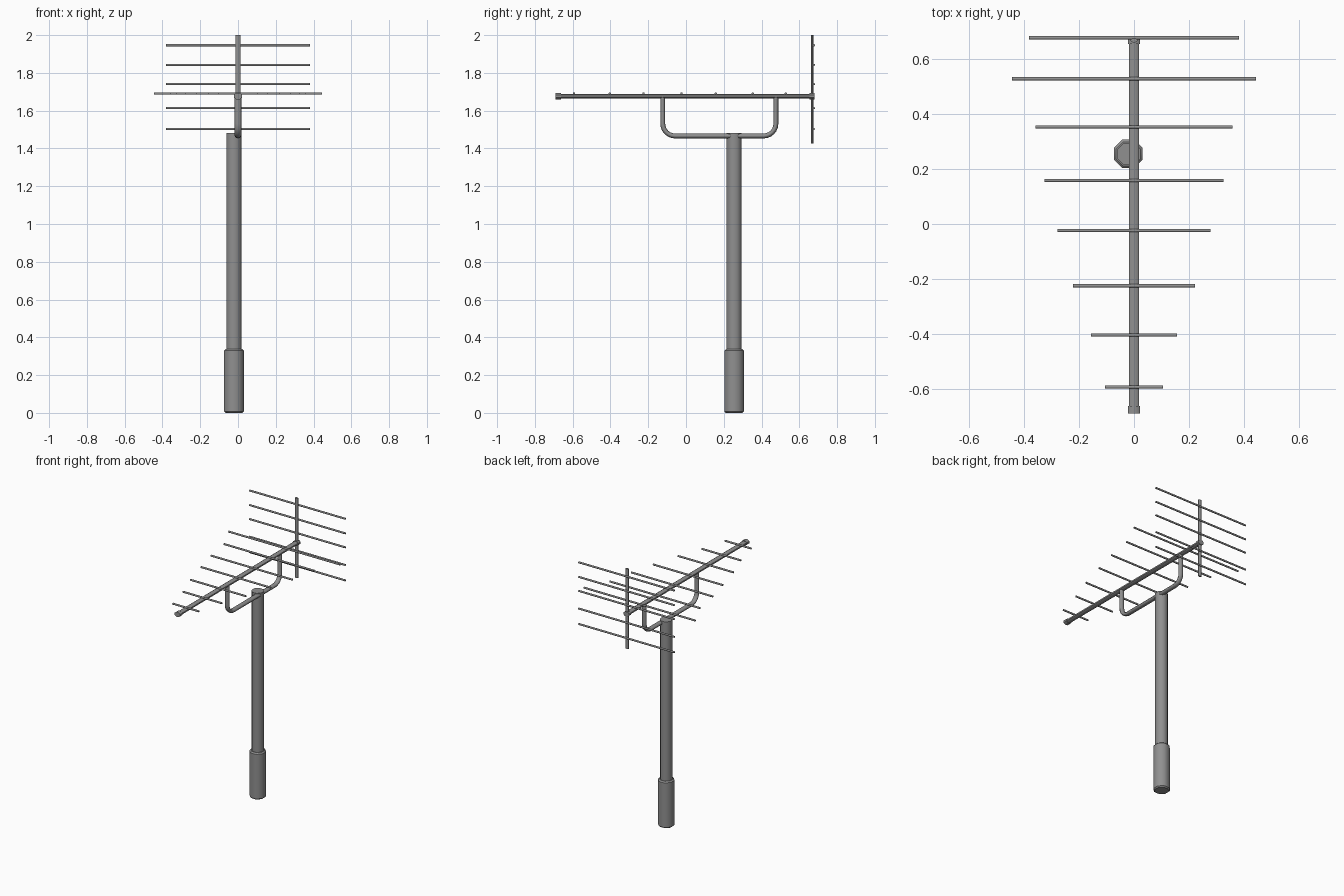
import bpy, math
from mathutils import Vector

cube = bpy.data.objects.get("Cube")
if cube:
    bpy.data.objects.remove(cube, do_unlink=True)

metal = bpy.data.materials.new("grey_metal")
metal.use_nodes = True
GREY = (0.28, 0.28, 0.28, 1)
metal.diffuse_color = GREY
metal.node_tree.nodes["Principled BSDF"].inputs["Base Color"].default_value = GREY


def rod(name, start, end, half_a, half_b, sides=8, chamfer=0):
    """Elliptical rod along one axis, with half widths across it."""
    a, b = Vector(start), Vector(end)
    d = b - a
    bpy.ops.mesh.primitive_cylinder_add(vertices=sides, radius=1, depth=d.length)
    ob = bpy.context.object
    ob.name = name
    for v in ob.data.vertices:
        # turn half a side so that flats face the axes
        t = math.atan2(v.co.y, v.co.x) + math.pi / sides
        k = 1 / math.cos(math.pi / sides)
        v.co.x, v.co.y = half_a * k * math.cos(t), half_b * k * math.sin(t)
    if abs(d.x) > 0:
        ob.rotation_euler.y = math.pi / 2
    elif abs(d.y) > 0:
        ob.rotation_euler.x = math.pi / 2
    ob.location = (a + b) / 2
    bpy.ops.object.transform_apply(location=True, rotation=True, scale=True)
    ob.data.materials.append(metal)
    bpy.ops.object.shade_smooth_by_angle(angle=math.radians(50))
    if chamfer:
        mod = ob.modifiers.new("edge_chamfer", "BEVEL")
        mod.width = chamfer
        mod.segments = 1
        mod.angle_limit = math.radians(60)
    return ob


# Mast with its wider foot
MX, MY = -0.021, 0.255
rod("mast_foot", (MX, MY, 0), (MX, MY, 0.337), 0.052, 0.052, chamfer=0.008)
rod("mast_pole", (MX, MY, 0.3), (MX, MY, 1.483), 0.04, 0.04)

# Boom and its end caps
BOOM_Z = 1.677
rod("boom", (0, -0.68, BOOM_Z), (0, 0.67, BOOM_Z), 0.018, 0.012)
rod("front_cap", (0, -0.69, BOOM_Z), (0, -0.662, BOOM_Z), 0.022, 0.017)
rod("rear_cap", (0, 0.655, BOOM_Z), (0, 0.681, BOOM_Z), 0.022, 0.017)

# Directors, growing toward the rear
directors = [(-0.593, 0.105), (-0.404, 0.156), (-0.225, 0.221), (-0.024, 0.278),
             (0.158, 0.325), (0.353, 0.359), (0.528, 0.444)]
for i, (y, half) in enumerate(directors):
    rod(f"director_{i + 1}", (-half, y, 1.691), (half, y, 1.691), 0.006, 0.006)

# Reflector upright and its cross rods
rod("reflector_upright", (0, 0.668, 1.425), (0, 0.668, 2.0), 0.012, 0.007)
for i, z in enumerate((1.503, 1.614, 1.741, 1.842, 1.947)):
    rod(f"reflector_rod_{i + 1}", (-0.382, 0.677, z), (0.382, 0.677, z), 0.006, 0.006)

# U-shaped carrying bracket between boom and mast
LOW, HIGH, Y0, Y1, R = 1.466, 1.675, -0.123, 0.476, 0.065
path = [(Y0, HIGH)]
for cy, first in ((Y0 + R, math.pi), (Y1 - R, 1.5 * math.pi)):
    for k in range(7):
        t = first + k * math.pi / 12
        path.append((cy + R * math.cos(t), LOW + R + R * math.sin(t)))
path.append((Y1, HIGH))
curve = bpy.data.curves.new("bracket", "CURVE")
curve.dimensions = "3D"
curve.bevel_depth = 0.013
curve.bevel_resolution = 2
spline = curve.splines.new("POLY")
spline.points.add(len(path) - 1)
for p, (y, z) in zip(spline.points, path):
    p.co = (0, y, z, 1)
bracket = bpy.data.objects.new("bracket", curve)
bpy.context.collection.objects.link(bracket)
bracket.scale.x = 1.35
curve.materials.append(metal)
bpy.ops.object.select_all(action="DESELECT")
bracket.select_set(True)
bpy.context.view_layer.objects.active = bracket
bpy.ops.object.convert(target="MESH")
bpy.ops.object.shade_smooth_by_angle(angle=math.radians(50))
